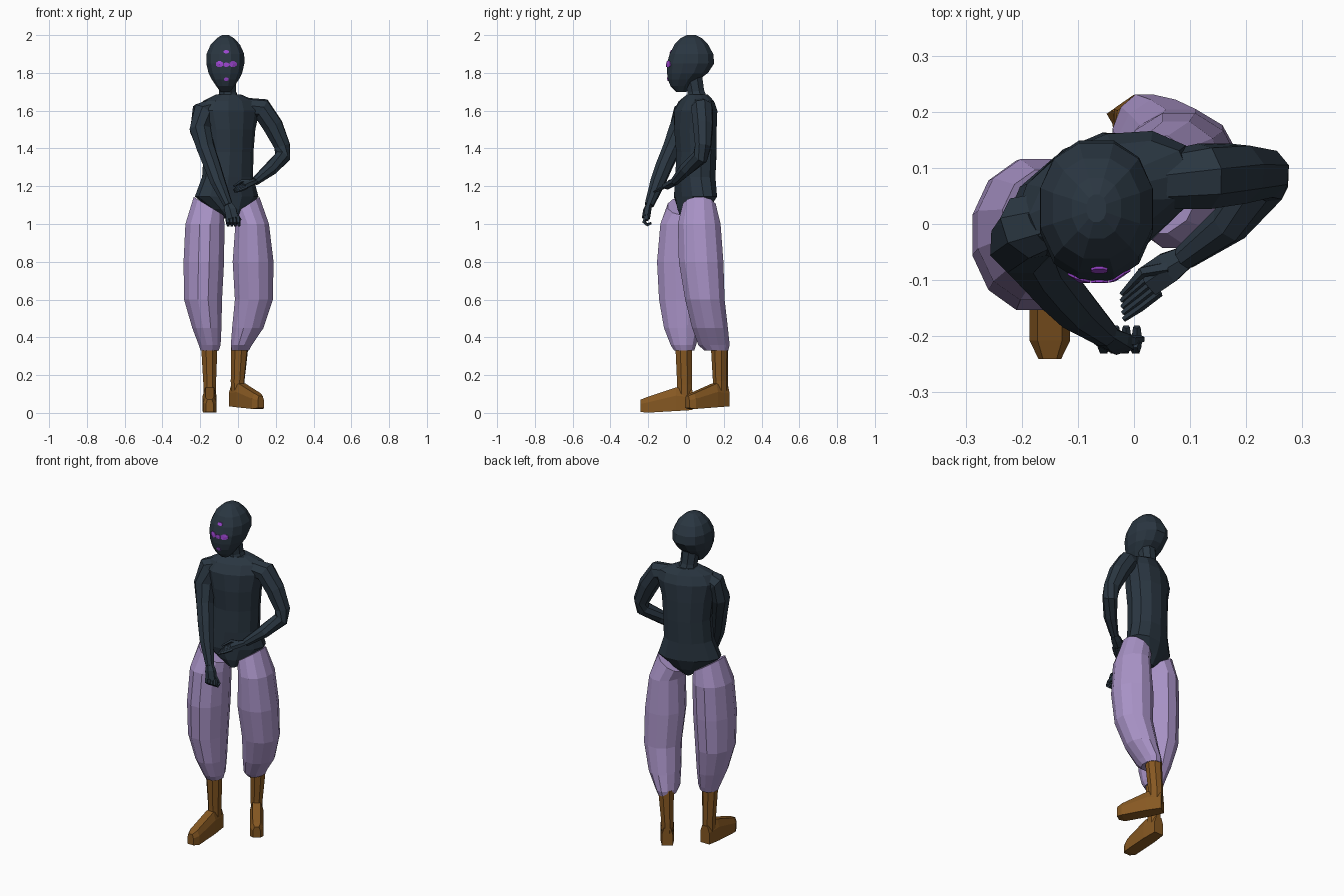
import bpy, bmesh, math
from mathutils import Vector
from mathutils.bvhtree import BVHTree


def material(name, rgb):
    m = bpy.data.materials.new(name)
    m.diffuse_color = (*rgb, 1)
    return m


SLATE = material("dark_slate", (0.023, 0.037, 0.053))
LILAC = material("lilac_cloth", (0.40, 0.295, 0.575))
BROWN = material("brown_leather", (0.24, 0.098, 0.016))
VIOLET = material("violet_marks", (0.33, 0.06, 0.62))


def finish(name, bm, mat):
    bmesh.ops.recalc_face_normals(bm, faces=bm.faces)
    me = bpy.data.meshes.new(name)
    bm.to_mesh(me)
    bm.free()
    me.materials.append(mat)
    ob = bpy.data.objects.new(name, me)
    bpy.context.collection.objects.link(ob)
    return ob


def skin(name, rings, mat):
    """Join equal-sized rings of points into a closed skin."""
    bm = bmesh.new()
    vs = [[bm.verts.new(p) for p in r] for r in rings]
    n = len(vs[0])
    for a, b in zip(vs, vs[1:]):
        for i in range(n):
            j = (i + 1) % n
            bm.faces.new((a[i], a[j], b[j], b[i]))
    bm.faces.new(vs[0])
    bm.faces.new(vs[-1])
    return finish(name, bm, mat)


def oval(n, power=1.0):
    out = []
    for i in range(n):
        t = 2 * math.pi * (i + 0.5) / n
        c, s = math.cos(t), math.sin(t)
        out.append((math.copysign(abs(c) ** power, c), math.copysign(abs(s) ** power, s)))
    return out


def stack(name, rows, mat, n=12, yaw=0.0, power=1.0, tilt=0.0):
    """Level oval rings: (z, cx, cy, rx, ry). tilt slopes only the first ring."""
    ca, sa = math.cos(yaw), math.sin(yaw)
    rings = []
    for k, (z, cx, cy, rx, ry) in enumerate(rows):
        slope = tilt if k == 0 else 0
        rings.append([(cx + c * rx * ca - s * ry * sa, cy + c * rx * sa + s * ry * ca,
                       z + slope * c) for c, s in oval(n, power)])
    return skin(name, rings, mat)


def limb(name, path, mat, n=8, flat=1.0, ref=(0, 1, 0.2)):
    """Tube along a path of (x, y, z, radius), optionally flattened."""
    pts = [Vector(p[:3]) for p in path]
    rings = []
    for i, p in enumerate(pts):
        t = (pts[min(i + 1, len(pts) - 1)] - pts[max(i - 1, 0)]).normalized()
        u = t.cross(Vector(ref)).normalized()
        v = t.cross(u)
        r = path[i][3]
        rings.append([p + u * c * r + v * s * r * flat for c, s in oval(n)])
    return skin(name, rings, mat)


# Torso, turned so the right-hand hip sits further back
TURN = math.radians(23)
stack("torso", [
    (1.03, -0.045, 0.03, 0.03, 0.06), (1.08, -0.05, 0.04, 0.10, 0.085),
    (1.145, -0.06, 0.05, 0.178, 0.10), (1.25, -0.055, 0.05, 0.14, 0.103),
    (1.38, -0.05, 0.055, 0.136, 0.105), (1.50, -0.05, 0.05, 0.147, 0.11),
    (1.60, -0.05, 0.05, 0.172, 0.105), (1.65, -0.045, 0.055, 0.15, 0.08),
    (1.685, -0.05, 0.06, 0.07, 0.055)], SLATE, yaw=TURN)

# Neck and head
limb("neck", [(-0.05, 0.06, 1.64, 0.065), (-0.056, 0.052, 1.70, 0.048),
              (-0.06, 0.035, 1.80, 0.052)], SLATE, n=8)
head = stack("head", [
    (z, -0.067, cy, rx, ry) for z, cy, rx, ry in (
        (1.70, -0.025, 0.026, 0.028), (1.73, -0.026, 0.05, 0.058),
        (1.765, -0.013, 0.074, 0.085), (1.80, 0.008, 0.092, 0.112),
        (1.85, 0.024, 0.104, 0.129), (1.90, 0.029, 0.103, 0.119),
        (1.95, 0.028, 0.08, 0.092), (1.985, 0.028, 0.045, 0.056),
        (2.0, 0.028, 0.018, 0.025))], SLATE, power=0.9)

# Face marks: thin plates laid over the front of the head
tree = BVHTree.FromPolygons([v.co for v in head.data.vertices],
                            [p.vertices for p in head.data.polygons])


def mark(name, cx, cz, rx, rz):
    def on_face(x, z):
        hit = tree.ray_cast(Vector((x, -1, z)), Vector((0, 1, 0)))[0]
        return (x, hit.y - 0.004, z)
    bm = bmesh.new()
    mid = bm.verts.new(on_face(cx, cz))
    rim = [bm.verts.new(on_face(cx + c * rx, cz + s * rz)) for c, s in oval(8)]
    back = [bm.verts.new(v.co + Vector((0, 0.006, 0))) for v in rim]
    for i in range(8):
        j = (i + 1) % 8
        bm.faces.new((mid, rim[i], rim[j]))
        bm.faces.new((rim[i], back[i], back[j], rim[j]))
    bm.faces.new(back)
    finish(name, bm, VIOLET)


mark("forehead_mark", -0.062, 1.912, 0.016, 0.009)
mark("nose_mark", -0.062, 1.843, 0.017, 0.012)
mark("left_eye_mark", -0.098, 1.846, 0.021, 0.017)
mark("right_eye_mark", -0.026, 1.846, 0.021, 0.017)
mark("chin_mark", -0.062, 1.766, 0.014, 0.010)

# Arms
limb("left_arm", [
    (-0.12, 0.02, 1.625, 0.05), (-0.185, -0.005, 1.595, 0.062), (-0.2, -0.035, 1.50, 0.06),
    (-0.17, -0.075, 1.40, 0.05), (-0.137, -0.115, 1.31, 0.046), (-0.105, -0.15, 1.22, 0.041),
    (-0.052, -0.195, 1.10, 0.025)], SLATE)
limb("right_arm", [
    (0.03, 0.075, 1.62, 0.05), (0.125, 0.085, 1.61, 0.06), (0.185, 0.09, 1.52, 0.056),
    (0.235, 0.09, 1.41, 0.045), (0.235, 0.075, 1.355, 0.043), (0.17, 0.0, 1.29, 0.037),
    (0.09, -0.06, 1.225, 0.023)], SLATE)

# Hands: palms, fingers and thumbs
limb("left_palm", [(-0.055, -0.193, 1.11, 0.024), (-0.04, -0.205, 1.075, 0.036),
                   (-0.03, -0.212, 1.03, 0.036)], SLATE, n=6, flat=0.6)
limb("right_palm", [(0.095, -0.057, 1.228, 0.022), (0.06, -0.078, 1.215, 0.032),
                    (0.025, -0.102, 1.20, 0.032)], SLATE, n=6, flat=0.6, ref=(0, 0, 1))
for i in range(4):
    x = -0.058 + i * 0.019
    limb(f"left_finger_{i + 1}", [(x, -0.212, 1.04, 0.011), (x + 0.004, -0.222, 1.01, 0.011),
                                  (x + 0.006, -0.205, 0.995, 0.01),
                                  (x + 0.006, -0.183, 1.005, 0.007)], SLATE, n=5, ref=(1, 0, 0))
    o = i * 0.011
    limb(f"right_finger_{i + 1}", [(0.032 + o * 0.4, -0.088 - o, 1.21 - o * 0.5, 0.009),
                                   (0.0 + o * 0.3, -0.115 - o, 1.195 - o * 0.5, 0.009),
                                   (-0.022 + o * 0.1, -0.137 - o, 1.18 - o * 0.3, 0.005)],
         SLATE, n=5, ref=(0, 0, 1))
limb("left_thumb", [(-0.035, -0.20, 1.075, 0.012), (-0.005, -0.208, 1.045, 0.011),
                    (0.014, -0.205, 1.02, 0.007)], SLATE, n=5)
limb("right_thumb", [(0.06, -0.078, 1.225, 0.012), (0.015, -0.085, 1.225, 0.010),
                     (-0.022, -0.125, 1.20, 0.005)], SLATE, n=5, ref=(0, 0, 1))

# Baggy trouser legs, tops sloping down toward the crotch
stack("left_trouser_leg", [
    (1.095, -0.155, 0.0, 0.082, 0.10), (1.0, -0.175, -0.01, 0.107, 0.13),
    (0.8, -0.181, -0.02, 0.111, 0.138), (0.6, -0.185, -0.02, 0.104, 0.127),
    (0.45, -0.165, -0.02, 0.08, 0.10), (0.36, -0.15, -0.014, 0.06, 0.07),
    (0.33, -0.15, -0.01, 0.05, 0.055)], LILAC, tilt=-0.05)
stack("right_trouser_leg", [
    (1.095, 0.04, 0.07, 0.076, 0.09), (1.0, 0.075, 0.07, 0.092, 0.117),
    (0.8, 0.08, 0.08, 0.112, 0.122), (0.6, 0.084, 0.10, 0.104, 0.108),
    (0.45, 0.052, 0.127, 0.086, 0.098), (0.36, 0.018, 0.148, 0.058, 0.086),
    (0.33, 0.012, 0.16, 0.047, 0.066)], LILAC, tilt=0.05)


# Boots: shaft plus a faceted foot pointing along the given heading
def boot(side, x, y, lift, heading, length, lean):
    stack(f"{side}_boot_shaft", [
        (0.05 + lift, x, y, 0.034, 0.042), (0.15 + lift, x, y, 0.036, 0.042),
        (0.36, x + lean, y - 0.005, 0.047, 0.047)], BROWN, n=8, yaw=heading)
    fwd = Vector((math.sin(heading), -math.cos(heading), 0))
    across = Vector((fwd.y, -fwd.x, 0))
    rings = []
    for u, w, lo, hi in ((-0.042, 0.03, 0.015, 0.12), (0.045, 0.037, 0.01, 0.135),
                         (0.20, 0.036, 0.001, 0.083), (0.233, 0.02, 0.006, 0.07)):
        c = Vector((x, y, lift)) + fwd * u * length
        mid = lo + (hi - lo) * 0.65
        rings.append([c + across * w * a + Vector((0, 0, z)) for a, z in
                      ((-1, lo), (1, lo), (1, mid), (0.6, hi), (-0.6, hi), (-1, mid))])
    skin(f"{side}_boot_foot", rings, BROWN)


boot("left", -0.15, -0.008, 0.0, 0.0, 1.0, -0.002)
boot("right", -0.002, 0.182, 0.02, math.radians(35), 0.92, 0.012)
